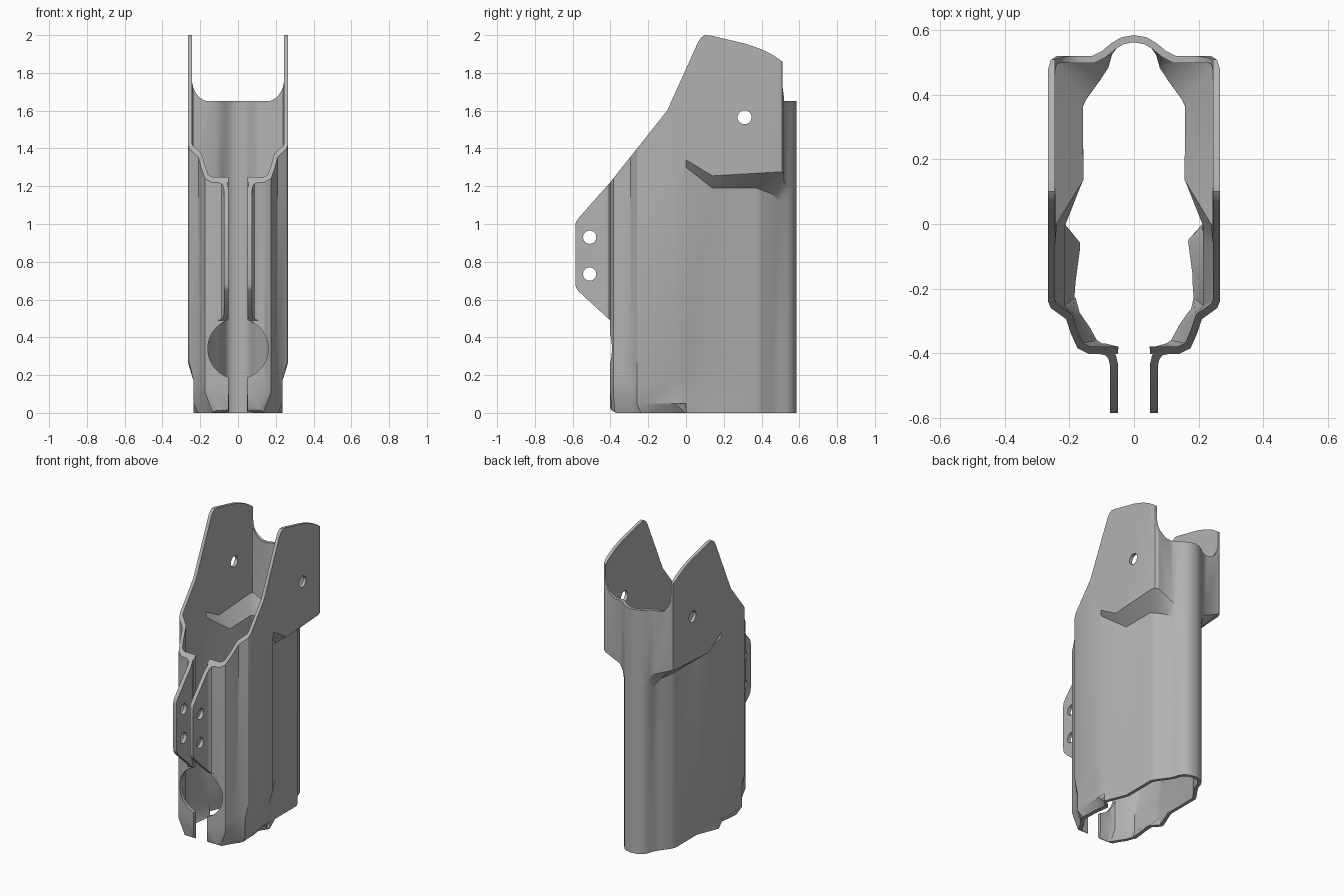
import bpy, bmesh, math

if "Cube" in bpy.data.objects:
    bpy.data.objects.remove(bpy.data.objects["Cube"], do_unlink=True)

grey = bpy.data.materials.new("moulded_grey")
grey.use_nodes = True
colour = (0.45, 0.45, 0.45, 1)
grey.diffuse_color = colour
grey.node_tree.nodes["Principled BSDF"].inputs["Base Color"].default_value = colour


def make(name, verts, faces):
    mesh = bpy.data.meshes.new(name)
    mesh.from_pydata(verts, [], faces)
    mesh.materials.append(grey)
    obj = bpy.data.objects.new(name, mesh)
    bpy.context.collection.objects.link(obj)
    return obj


def loft(name, rows):
    """Sheet through rows of equal point count."""
    n = len(rows[0])
    faces = [(r * n + i, r * n + i + 1, (r + 1) * n + i + 1, (r + 1) * n + i)
             for r in range(len(rows) - 1) for i in range(n - 1)]
    return make(name, [p for row in rows for p in row], faces)


def cutter(name, outline, axis, start, end):
    """Prism from a 2D outline, extruded along x or y."""
    place = (lambda a, b, d: (d, a, b)) if axis == "x" else (lambda a, b, d: (a, d, b))
    n = len(outline)
    verts = [place(a, b, d) for d in (start, end) for a, b in outline]
    faces = [tuple(range(n)), tuple(range(2 * n - 1, n - 1, -1))]
    faces += [(i, i + n, (i + 1) % n + n, (i + 1) % n) for i in range(n)]
    obj = make(name, verts, faces)
    bm = bmesh.new()
    bm.from_mesh(obj.data)
    bmesh.ops.recalc_face_normals(bm, faces=bm.faces)
    bm.to_mesh(obj.data)
    bm.free()
    obj.hide_render = True
    return obj


def circle(a, b, radius, n=32):
    return [(a + radius * math.cos(math.tau * i / n), b + radius * math.sin(math.tau * i / n))
            for i in range(n)]


def apply_all(obj, thickness, operations):
    mod = obj.modifiers.new("wall", "SOLIDIFY")
    mod.thickness, mod.offset, mod.use_even_offset = thickness, -1, True
    for tool, operation in operations:
        mod = obj.modifiers.new(tool.name, "BOOLEAN")
        mod.object, mod.operation, mod.solver = tool, operation, "EXACT"
    bpy.ops.object.select_all(action="DESELECT")
    obj.select_set(True)
    bpy.context.view_layer.objects.active = obj
    bpy.ops.object.convert(target="MESH")
    bpy.ops.object.shade_smooth_by_angle(angle=math.radians(32))


# Half wall section, front to back: body point, mouth point or None if equal,
# heights where the body flares into the mouth, bottom edge point or None
columns = [
    ((.05, -.402), None, 1.1, 1.2, None),
    ((.14, -.402), None, 1.1, 1.2, (.10, -.39)),
    ((.175, -.385), None, 1.1, 1.2, (.125, -.375)),
    ((.195, -.34), None, 1.1, 1.2, (.15, -.33)),
    ((.21, -.295), None, 1.15, 1.25, (.185, -.28)),
    ((.258, -.26), None, 1.2, 1.3, (.20, -.23)),
    ((.266, -.24), None, 1.2, 1.3, (.195, -.17)),
    ((.266, -.06), None, 1.25, 1.33, (.18, -.06)),
    ((.262, 0), (.266, 0), 1.3, 1.34, None),
    ((.18, .14), (.266, .14), 1.19, 1.255, None),
    ((.18, .37), (.266, .48), 1.19, 1.275, None),
    ((.165, .40), (.258, .508), 1.18, 1.275, None),
    ((.125, .455), (.24, .52), 1.16, 1.27, None),
    ((.10, .495), (.13, .52), 1.12, 1.22, None),
    ((.088, .535), (.10, .535), 1.12, 1.2, None),
    ((.07, .56), None, 1.12, 1.2, None),
    ((.04, .578), None, 1.12, 1.2, None),
    ((0, .585), None, 1.12, 1.2, None),
]
rows = [[] for _ in range(7)]
for body, mouth, z_low, z_high, bottom in columns:
    mouth = mouth or body
    base = (min(body[0], .236), body[1])
    bottom = bottom or base
    lip = .11 if bottom[1] < -.25 else .05
    levels = [(bottom, -.02), (base, lip), (base, .17), (body, .27),
              (body, z_low), (mouth, z_high), (mouth, 2.1)]
    for row, ((x, y), z) in zip(rows, levels):
        row.append((x, y, z))
rows = [row + [(-x, y, z) for x, y, z in reversed(row[:-1])] for row in rows]
shell = loft("holster_shell", rows)

# Side outline that trims the shell
side = [(-.37, 0), (-.395, .015), (-.41, .04), (-.41, 1.21), (-.1, 1.6), (.065, 1.965), (.08, 1.987),
        (.1, 2), (.13, 1.998), (.32, 1.953), (.4, 1.925), (.46, 1.895), (.51, 1.86),
        (.512, 1.72), (.522, 1.65), (.7, 1.65), (.7, 0)]
trim = cutter("side_trim", side, "x", -.6, .6)

# Rounded dip in the back wall
dip = [(.244, 2.3), (.244, 1.77)]
dip += [(.154 + .09 * math.cos(a), 1.77 - .12 * math.sin(a))
        for a in [math.pi / 2 * i / 8 for i in range(1, 9)]]
dip += [(-x, z) for x, z in reversed(dip)]
back_dip = cutter("back_dip", dip, "y", -.7, .8)

# Round opening in the front and grip holes through the sides
front_hole = cutter("front_hole", circle(0, .34, .16, 48), "y", -.8, -.2)
grip_hole = cutter("grip_hole", circle(.31, 1.565, .037), "x", -.6, .6)
apply_all(shell, .022, [(trim, "INTERSECT"), (back_dip, "DIFFERENCE"),
                        (front_hole, "DIFFERENCE"), (grip_hole, "DIFFERENCE")])

# Clamping flanges with two bolt holes each
flange_side = [(-.375, .47), (-.402, .49), (-.57, .645), (-.583, .665), (-.586, .69),
               (-.586, .99), (-.583, 1.01), (-.57, 1.03), (-.402, 1.22), (-.375, 1.25)]
flange_trim = cutter("flange_trim", flange_side, "x", -.6, .6)
bolts = [cutter("bolt_hole", circle(-.51, z, .035), "x", -.6, .6) for z in (.735, .93)]
bend = [(.075, -.62), (.075, -.435), (.079, -.418), (.088, -.407), (.105, -.403)]
for label, sign in (("left", 1), ("right", -1)):
    points = [(sign * x, y) for x, y in bend][::sign]
    flange = loft(label + "_flange", [[(x, y, z) for x, y in points] for z in (.4, 1.3)])
    apply_all(flange, .025, [(flange_trim, "INTERSECT")] + [(b, "DIFFERENCE") for b in bolts])

# Cutters are no longer needed
for tool in [trim, back_dip, front_hole, grip_hole, flange_trim] + bolts:
    bpy.data.objects.remove(tool, do_unlink=True)
